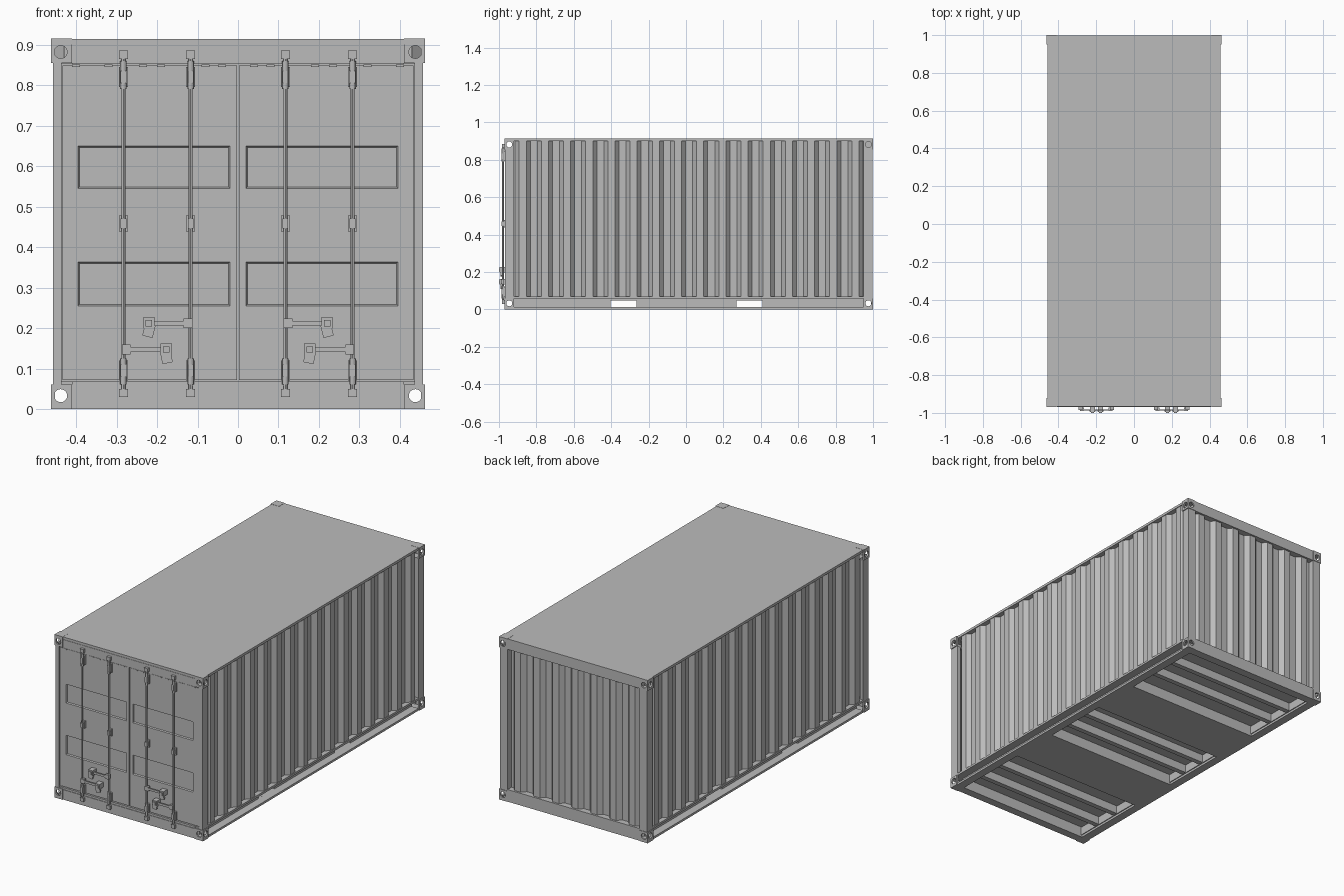
import bpy, bmesh, math
from mathutils import Matrix, Vector

old = bpy.data.objects.get("Cube")
if old:
    bpy.data.objects.remove(old, do_unlink=True)

GREY = (0.5, 0.5, 0.5, 1)
paint = bpy.data.materials.new("plain_grey")
paint.use_nodes = True
paint.diffuse_color = GREY
paint.node_tree.nodes["Principled BSDF"].inputs["Base Color"].default_value = GREY

CENTRE = Vector((0, 0.015, 0.4575))   # middle of the frame, without door gear


def finish(name, bm, mirror=False, origin=None):
    bmesh.ops.recalc_face_normals(bm, faces=bm.faces)
    mesh = bpy.data.meshes.new(name)
    bm.to_mesh(mesh)
    bm.free()
    mesh.materials.append(paint)
    ob = bpy.data.objects.new(name, mesh)
    bpy.context.collection.objects.link(ob)
    if origin:
        mesh.transform(Matrix.Translation(-origin))
        ob.location = origin
    if mirror:
        mod = ob.modifiers.new("Mirror", 'MIRROR')
        mod.use_axis = (True, bool(origin), bool(origin))
        mod.use_mirror_merge = False
    return ob


def add_box(bm, x0, x1, y0, y1, z0, z1, tilt=0):
    mid = Matrix.Translation(((x0 + x1) / 2, (y0 + y1) / 2, (z0 + z1) / 2))
    size = Matrix.Diagonal((x1 - x0, y1 - y0, z1 - z0, 1))
    bmesh.ops.create_cube(bm, size=1, matrix=mid @ Matrix.Rotation(tilt, 4, 'Y') @ size)


def boxes(name, items, mirror=False):
    bm = bmesh.new()
    for item in items:
        add_box(bm, *item)
    return finish(name, bm, mirror)


def add_holed_plate(bm, place, u0, u1, v0, v1, hole, radius, push):
    """Rectangle with a round hole, given thickness along push."""
    rim = [(u0, v0), (u1, v0), (u1, v1), (u0, v1)]
    ring = [(hole[0] + radius * math.cos(a * math.pi / 10),
             hole[1] + radius * math.sin(a * math.pi / 10)) for a in range(20)]
    edges = []
    for loop in (rim, ring):
        vs = [bm.verts.new(place(u, v)) for u, v in loop]
        edges += [bm.edges.new((vs[i - 1], vs[i])) for i in range(len(vs))]
    made = bmesh.ops.triangle_fill(bm, edges=edges, use_beauty=True)
    faces = [g for g in made["geom"] if isinstance(g, bmesh.types.BMFace)]
    out = bmesh.ops.extrude_face_region(bm, geom=faces, use_keep_orig=True)
    moved = [g for g in out["geom"] if isinstance(g, bmesh.types.BMVert)]
    bmesh.ops.translate(bm, verts=moved, vec=push)


def corrugated(name, place, start, count, lo, hi, out, inn, back, z0, z1, mirror=False):
    """Upright sheet with trapezoid ribs, closed by a flat back."""
    flat, slope = 0.038, 0.0213
    pts = [(lo, inn), (start - slope, inn)]
    for i in range(count):
        s = start + i * 2 * (flat + slope)
        pts += [(s, out), (s + flat, out), (s + flat + slope, inn)]
        if i < count - 1:
            pts.append((s + 2 * flat + slope, inn))
    pts += [(hi, inn), (hi, back), (lo, back)]
    bm = bmesh.new()
    face = bm.faces.new([bm.verts.new((*place(a, d), z0)) for a, d in pts])
    top = bmesh.ops.extrude_face_region(bm, geom=[face], use_keep_orig=True)
    bmesh.ops.translate(bm, vec=(0, 0, z1 - z0),
                        verts=[g for g in top["geom"] if isinstance(g, bmesh.types.BMVert)])
    return finish(name, bm, mirror)


# Corner castings: hollow shells with round holes, mirrored to all eight corners
bm = bmesh.new()
add_holed_plate(bm, lambda u, v: (0.462, u, v), -0.97, -0.92, 0, 0.06,
                (-0.945, 0.033), 0.016, (-0.01, 0, 0))
add_holed_plate(bm, lambda u, v: (u, -0.97, v), 0.41, 0.462, 0, 0.06,
                (0.438, 0.033), 0.016, (0, 0.008, 0))
add_box(bm, 0.41, 0.462, -0.97, -0.92, 0, 0.008)
finish("corner_castings", bm, True, CENTRE)

# Roof, floor and corner posts
boxes("roof", [(-0.457, 0.457, -0.967, 0.997, 0.9, 0.914)])
boxes("floor", [(-0.45, 0.45, -0.925, 0.955, 0.06, 0.07)])
boxes("front_posts", [(0.436, 0.457, -0.967, -0.92, 0.06, 0.855)], True)
boxes("back_posts", [(0.41, 0.457, 0.95, 0.997, 0.06, 0.855)], True)

# Hollow end beams
boxes("front_sill", [(-0.41, 0.41, -0.966, -0.962, 0, 0.068),
                     (-0.41, 0.41, -0.928, -0.92, 0, 0.068),
                     (-0.41, 0.41, -0.962, -0.928, 0, 0.008),
                     (-0.436, 0.436, -0.962, -0.92, 0.06, 0.068),
                     (-0.408, 0.408, -0.969, -0.966, 0.01, 0.057)])
boxes("front_header", [(-0.41, 0.41, -0.966, -0.962, 0.852, 0.9),
                       (-0.41, 0.41, -0.928, -0.92, 0.852, 0.9),
                       (-0.436, 0.436, -0.962, -0.92, 0.852, 0.858),
                       (-0.408, 0.408, -0.969, -0.966, 0.858, 0.9)])
boxes("back_sill", [(-0.41, 0.41, 0.99, 0.997, 0, 0.068),
                    (-0.41, 0.41, 0.95, 0.956, 0, 0.068),
                    (-0.41, 0.41, 0.956, 0.99, 0, 0.008),
                    (-0.41, 0.41, 0.956, 0.99, 0.06, 0.068)])
boxes("back_header", [(-0.41, 0.41, 0.95, 0.997, 0.855, 0.9)])

# Channel side rails, open outwards, with forklift openings
rail = [(0.41, 0.457, -0.92, 0.95, 0, 0.012), (0.41, 0.457, -0.92, 0.95, 0.058, 0.07)]
for y0, y1 in ((-0.92, -0.405), (-0.265, 0.27), (0.41, 0.95)):
    rail.append((0.405, 0.412, y0, y1, 0.012, 0.058))
for y0, y1 in ((-0.405, -0.265), (0.27, 0.41)):
    rail.append((0.405, 0.412, y0, y1, 0.047, 0.058))
boxes("side_rails", rail, True)

# Underside: forklift tunnels and cross members
tunnels = []
for c in (-0.335, 0.34):
    tunnels += [(-0.41, 0.41, c - 0.145, c - 0.07, 0, 0.06),
                (-0.41, 0.41, c + 0.07, c + 0.145, 0, 0.06),
                (-0.41, 0.41, c - 0.07, c + 0.07, 0, 0.012),
                (-0.41, 0.41, c - 0.07, c + 0.07, 0.047, 0.06)]
boxes("forklift_tunnels", tunnels)
boxes("cross_members", [(-0.41, 0.41, y - 0.014, y + 0.014, 0.014, 0.06)
                        for y in (-0.79, -0.64, -0.07, 0.07, 0.64, 0.79)])

# Ribbed walls
corrugated("side_walls", lambda a, d: (d, a), -0.892, 16, -0.92, 0.952,
           0.453, 0.43, 0.42, 0.07, 0.9, True)
corrugated("back_wall", lambda a, d: (a, d), -0.3748, 7, -0.41, 0.41,
           0.986, 0.962, 0.95, 0.068, 0.855)

# Doors with pressed panels
bm = bmesh.new()
xs = (0.003, 0.02, 0.395, 0.433)
zs = (0.072, 0.255, 0.363, 0.545, 0.65, 0.849)
grid = [[bm.verts.new((x, -0.962, z)) for x in xs] for z in zs]
panels = []
for r in range(len(zs) - 1):
    for c in range(len(xs) - 1):
        f = bm.faces.new((grid[r][c], grid[r][c + 1], grid[r + 1][c + 1], grid[r + 1][c]))
        if c == 1 and r in (1, 3):
            panels.append(f)
bm.normal_update()
rim = [e for e in bm.edges if e.is_boundary]
bmesh.ops.inset_individual(bm, faces=panels, thickness=0.005, depth=-0.007)
side = bmesh.ops.extrude_edge_only(bm, edges=rim)
bmesh.ops.translate(bm, vec=(0, 0.02, 0),
                    verts=[g for g in side["geom"] if isinstance(g, bmesh.types.BMVert)])
finish("doors", bm, True)
boxes("door_backing", [(-0.436, 0.436, -0.95, -0.942, 0.066, 0.855)])

# Locking rods with end cams and guides
bm = bmesh.new()
for x in (0.117, 0.283):
    for z0, z1, r in ((0.035, 0.88, 0.005), (0.06, 0.125, 0.008), (0.79, 0.86, 0.008)):
        bmesh.ops.create_cone(bm, cap_ends=True, segments=12, radius1=r, radius2=r, depth=z1 - z0,
                              matrix=Matrix.Translation((x, -0.978, (z0 + z1) / 2)))
rods = finish("locking_rods", bm, True)
gear = []
for x in (0.117, 0.283):
    for z in (0.04, 0.875):
        gear.append((x - 0.011, x + 0.011, -0.984, -0.966, z - 0.01, z + 0.01))
    for z, h in ((0.095, 0.025), (0.458, 0.02), (0.82, 0.025)):
        gear.append((x - 0.011, x + 0.011, -0.972, -0.96, z - h, z + h))
        gear.append((x - 0.007, x + 0.007, -0.986, -0.97, z - h * 0.6, z + h * 0.6))
boxes("rod_brackets", gear, True)

# Handles and their locks
handles, locks = [], []
for rod, tip, z, tilt in ((0.117, 0.22, 0.212, -0.25), (0.283, 0.177, 0.147, 0.2)):
    d = math.copysign(1, tip - rod)
    bar = sorted((rod, tip))
    hub = sorted((rod - d * 0.004, rod + d * 0.018))
    handles += [(*bar, -0.988, -0.981, z - 0.006, z + 0.006),
                (*hub, -0.989, -0.972, z - 0.012, z + 0.012)]
    locks += [(tip - 0.014, tip + 0.014, -0.996, -0.962, z - 0.013, z + 0.015),
              (tip - 0.008, tip + 0.008, -1.0, -0.99, z - 0.008, z + 0.008),
              (tip - 0.013, tip + 0.013, -0.993, -0.984, z - 0.034, z - 0.002, tilt)]
boxes("door_handles", handles, True)
boxes("handle_locks", locks, True)

# Small seal tabs above the doors
boxes("seal_tabs", [(x - 0.01, x + 0.01, -0.966, -0.96, 0.845, 0.851)
                    for x in (0.04, 0.08, 0.19, 0.235, 0.32, 0.4)], True)

# Smooth the round rods
bpy.ops.object.select_all(action='DESELECT')
rods.select_set(True)
bpy.context.view_layer.objects.active = rods
bpy.ops.object.shade_smooth_by_angle()
